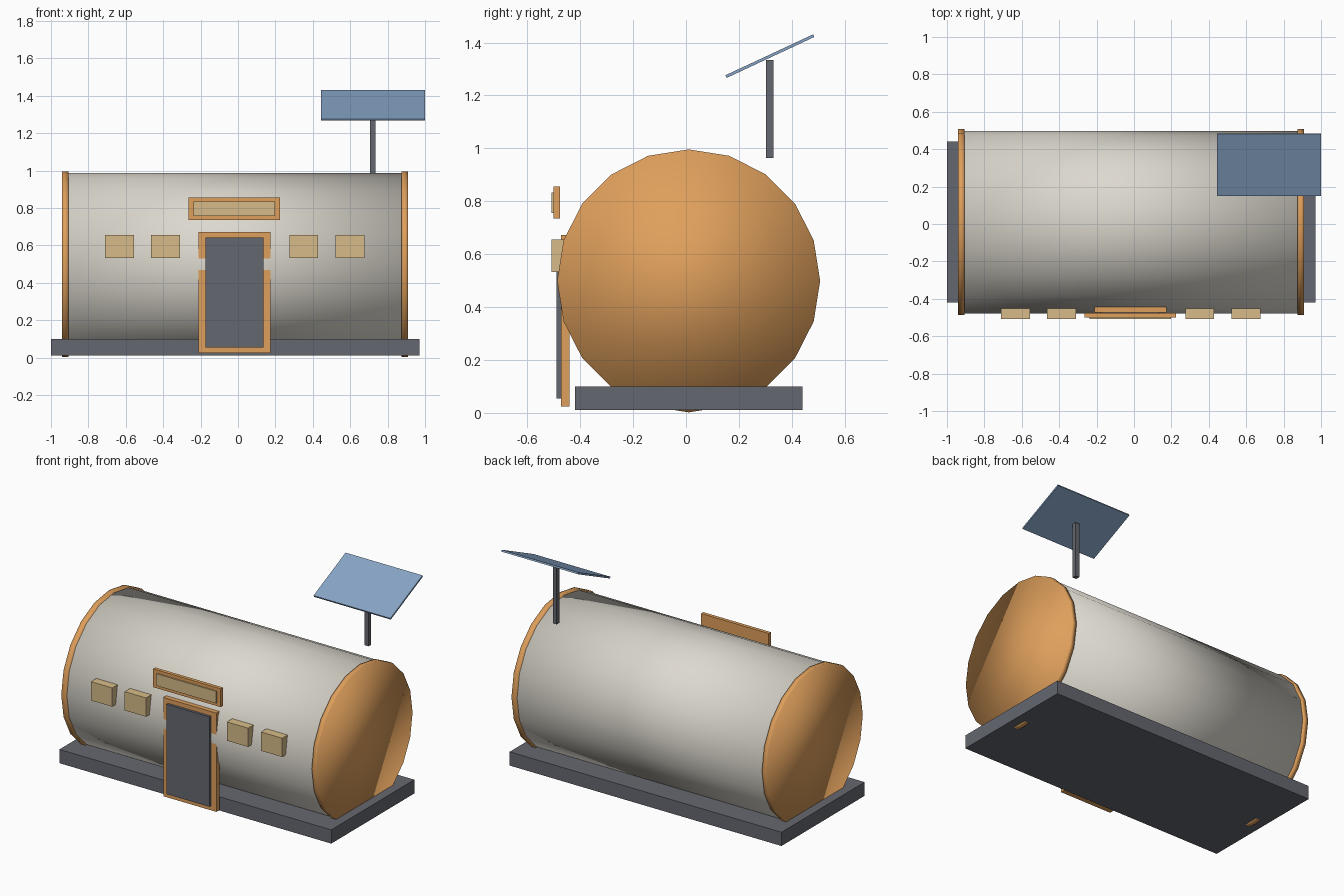
import bpy, bmesh, math
from mathutils import Matrix, Vector

if "Cube" in bpy.data.objects:
    bpy.data.objects.remove(bpy.data.objects["Cube"])


def material(name, rgb):
    m = bpy.data.materials.new(name)
    m.diffuse_color = (*rgb, 1)
    m.use_nodes = True
    m.node_tree.nodes["Principled BSDF"].inputs["Base Color"].default_value = m.diffuse_color
    return m


ORANGE = material("orange", (0.74, 0.35, 0.107))
CREAM = material("cream", (0.72, 0.69, 0.62))
BEIGE = material("beige", (0.68, 0.50, 0.25))
DARK = material("dark_grey", (0.13, 0.137, 0.16))
BLUE = material("panel_blue", (0.24, 0.37, 0.56))


def finish(name, bm, mat, smooth=False):
    me = bpy.data.meshes.new(name)
    bmesh.ops.recalc_face_normals(bm, faces=bm.faces)
    for f in bm.faces:
        f.smooth = smooth
    bm.to_mesh(me)
    bm.free()
    me.materials.append(mat)
    ob = bpy.data.objects.new(name, me)
    bpy.context.collection.objects.link(ob)
    return ob


def box(name, x, y, z, mat):
    """Box from (min, max) ranges."""
    bm = bmesh.new()
    size = Vector((x[1] - x[0], y[1] - y[0], z[1] - z[0]))
    mid = Vector((sum(x), sum(y), sum(z))) / 2
    bmesh.ops.create_cube(bm, size=1, matrix=Matrix.Diagonal((*size, 1)))
    ob = finish(name, bm, mat)
    ob.location = mid
    return ob


def drum(name, x, radius, mat):
    """20-sided horizontal cylinder, fully smooth shaded."""
    bm = bmesh.new()
    at = Matrix.Translation(((x[0] + x[1]) / 2, 0.01, 0.499))
    bmesh.ops.create_cone(bm, cap_ends=True, segments=20, radius1=radius,
                          radius2=radius, depth=x[1] - x[0],
                          matrix=at @ Matrix.Rotation(math.pi / 2, 4, 'Y'))
    return finish(name, bm, mat, True)


# base slab and tank-shaped hut with end discs
box("base", (-1, 0.97), (-0.42, 0.44), (0.01, 0.10), DARK)
drum("hut_body", (-0.925, 0.895), 0.488, CREAM)
drum("left_end_disc", (-0.94, -0.905), 0.497, ORANGE)
drum("right_end_disc", (0.875, 0.91), 0.497, ORANGE)

# door and its frame
box("door_frame", (-0.21, 0.175), (-0.473, -0.44), (0.025, 0.672), ORANGE)
box("door", (-0.175, 0.137), (-0.49, -0.472), (0.055, 0.643), DARK)

# board above the door
box("board_frame", (-0.265, 0.225), (-0.50, -0.477), (0.735, 0.855), ORANGE)
box("board_panel", (-0.237, 0.198), (-0.509, -0.499), (0.756, 0.834), BEIGE)

# windows
for i, x in enumerate((-0.71, -0.465, 0.275, 0.522)):
    box(f"window_{i + 1}", (x, x + 0.154), (-0.508, -0.452), (0.532, 0.655), BEIGE)

# solar panel on a post
box("panel_post", (0.706, 0.734), (0.302, 0.33), (0.963, 1.333), DARK)
panel = box("solar_panel", (0.443, 1.0), (0.134, 0.5), (1.343, 1.354), BLUE)
panel.rotation_euler.x = math.radians(25)
